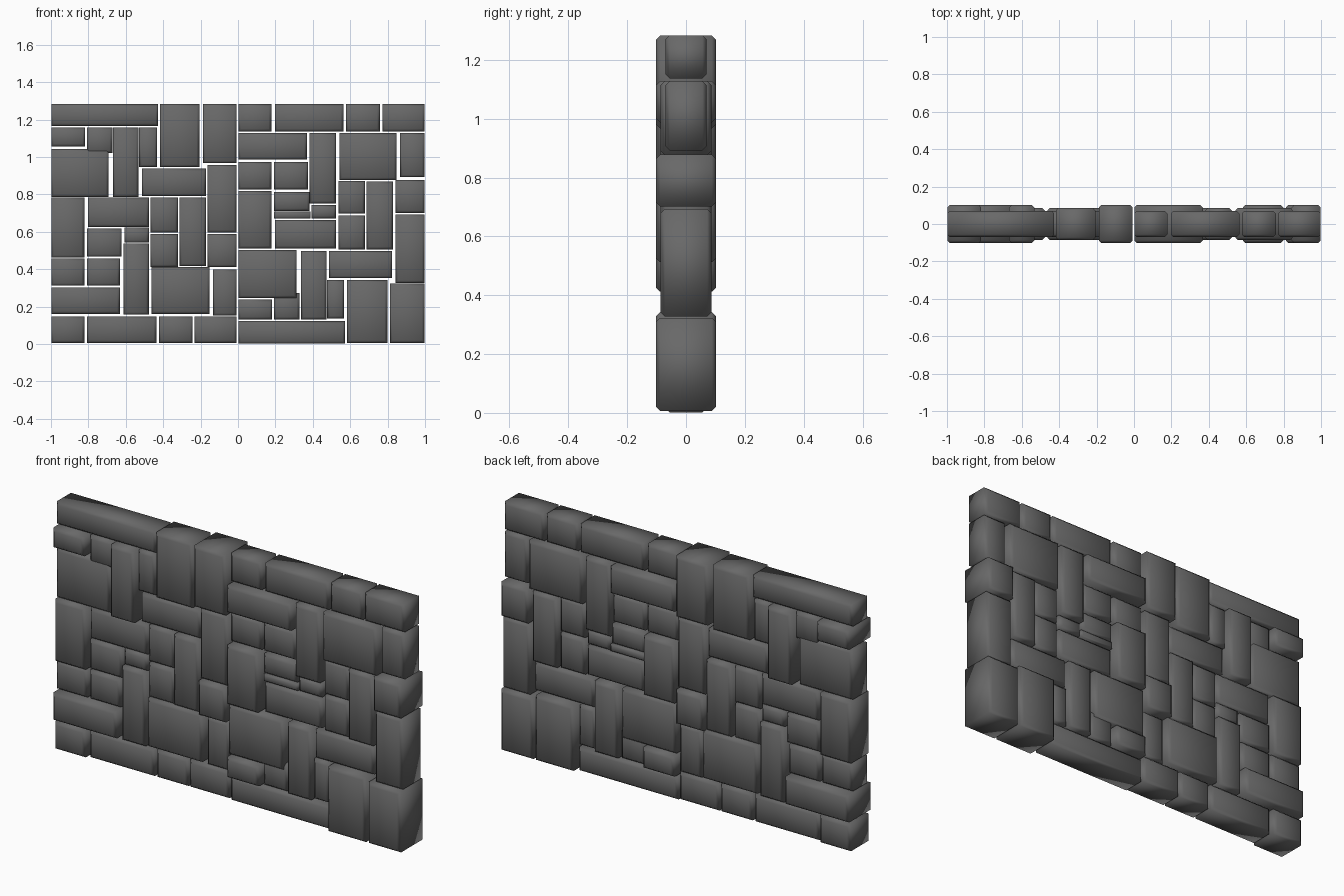
import bpy, bmesh

# Stones are grouped by how far they stand out; each is (x0, x1, z0, z1)
proud = [
    (-1, -.815, 1.055, 1.16), (-.19, -.005, .965, 1.285), (-1, -.63, .16, .305),
    (-.67, -.53, .785, 1.16), (-.165, -.005, .41, .59),
    (0, .37, .985, 1.13), (0, .185, .13, .24), (0, .18, .51, .82),
    (.84, 1, .70, .88), (.58, .80, .005, .345), (.81, 1, .005, .325),
]
middle = [
    (-.42, -.205, .945, 1.285), (-.165, -.005, .595, .96),
    (-1, -.82, .46, .785), (-.315, -.17, .415, .785), (-.615, -.475, .155, .54),
    (-.465, -.15, .16, .415), (-1, -.82, .005, .15),
    (.38, .525, .75, 1.13), (.54, .85, .875, 1.13),
    (.685, .83, .505, .87), (.84, 1, .325, .695), (0, .315, .245, .505),
    (.335, .475, .13, .50),
]
recessed = [
    (-1, -.425, 1.165, 1.285), (-.81, -.67, 1.02, 1.16), (-.53, -.43, .945, 1.16),
    (-.515, -.17, .79, .94), (-.805, -.475, .625, .785), (-.47, -.32, .595, .785),
    (-.81, -.62, .465, .62), (-.61, -.475, .54, .625), (-.47, -.32, .41, .59),
    (-1, -.82, .31, .46), (-.81, -.63, .31, .46), (-.135, -.005, .15, .40),
    (-.81, -.435, .005, .15), (-.235, -.005, .005, .15), (-.425, -.24, .005, .15),
    (-1, -.69, .785, 1.045),
]
recessed_right = [
    (0, .18, 1.135, 1.285), (.865, 1, .89, 1.13),
    (.195, .565, 1.135, 1.285), (.575, .76, 1.135, 1.285), (.77, 1, 1.135, 1.285),
    (0, .18, .825, .975), (.19, .375, .825, .975), (.19, .385, .71, .815),
    (.19, .39, .67, .71), (.39, .525, .67, .745), (.535, .68, .695, .875),
    (.195, .525, .51, .665), (.535, .68, .505, .69), (.485, .825, .35, .50),
    (.475, .57, .135, .345), (.19, .33, .13, .275), (0, .575, 0, .125),
]

grey = bpy.data.materials.new("dark_stone")
grey.diffuse_color = (.14, .14, .14, 1)


def stone(name, x0, x1, z0, z1, half_depth):
    """One soft-shaded block, chamfered around its front and back faces."""
    bm = bmesh.new()
    bmesh.ops.create_cube(bm, size=1)
    w, h = x1 - x0 - .004, z1 - z0 - .004
    bmesh.ops.scale(bm, vec=(w, 2 * half_depth, h), verts=bm.verts)
    rims = [e for e in bm.edges
            if abs(e.verts[0].co.y - e.verts[1].co.y) < 1e-5]
    bmesh.ops.bevel(bm, geom=rims, offset=min(.014, .2 * min(w, h)),
                    segments=1, affect='EDGES')
    for f in bm.faces:
        f.smooth = True
    me = bpy.data.meshes.new(name)
    bm.to_mesh(me)
    bm.free()
    me.materials.append(grey)
    ob = bpy.data.objects.new(name, me)
    ob.location = ((x0 + x1) / 2, 0, (z0 + z1) / 2)
    bpy.context.collection.objects.link(ob)


# Wall
for label, stones, half_depth in (("proud_stone", proud, .102),
                                  ("middle_stone", middle, .086),
                                  ("recessed_stone_left", recessed, .07),
                                  ("recessed_stone_right", recessed_right, .07)):
    for i, s in enumerate(stones):
        stone(f"{label}_{i + 1}", *s, half_depth)
